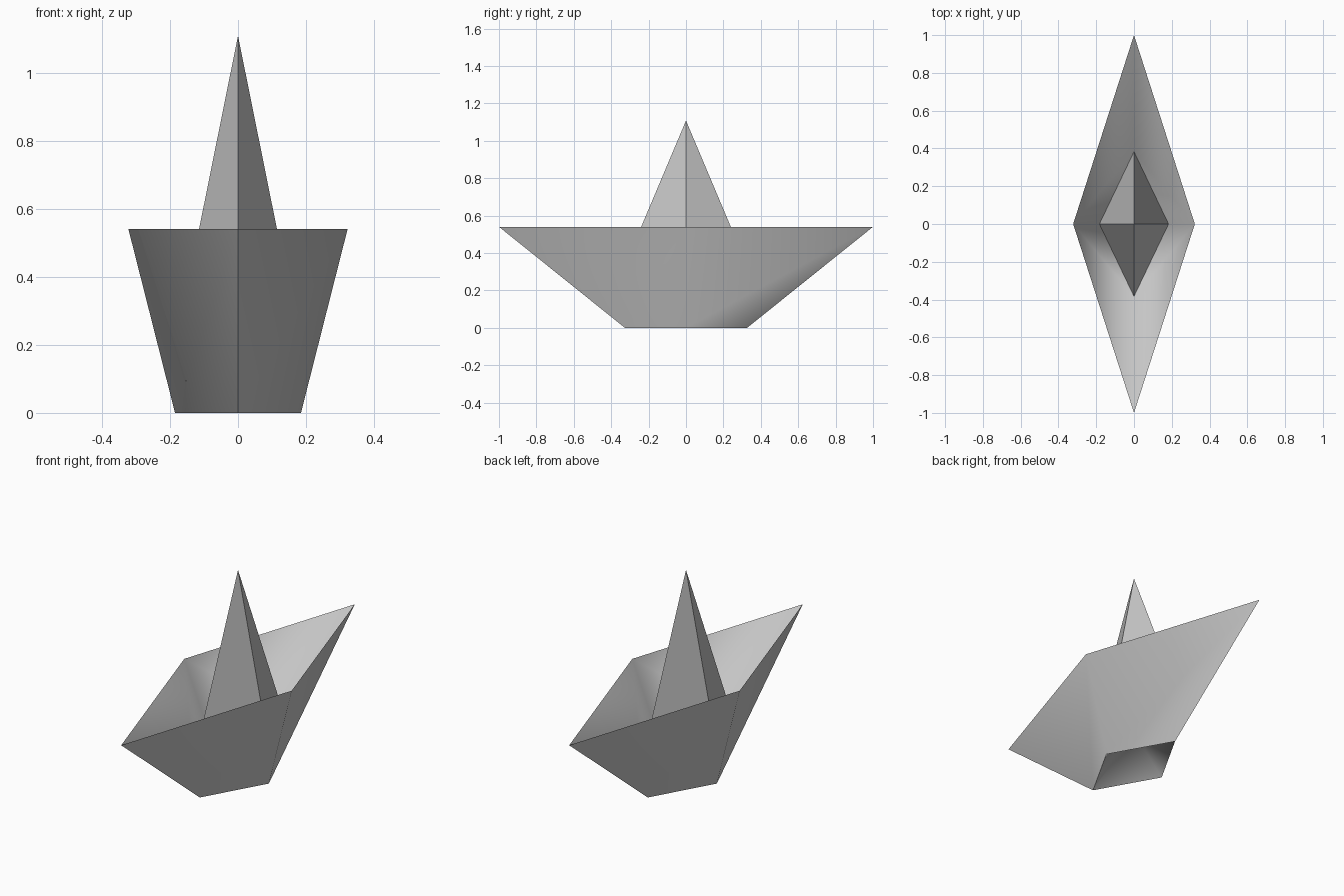
import bpy

if "Cube" in bpy.data.objects:
    bpy.data.objects.remove(bpy.data.objects["Cube"])

# One plain paper colour
paper = bpy.data.materials.new("grey_paper")
paper.diffuse_color = (0.56, 0.56, 0.56, 1)
paper.use_nodes = True
paper.node_tree.nodes["Principled BSDF"].inputs["Base Color"].default_value = paper.diffuse_color


def diamond(half_x, half_y, z):
    """Four corners: right, back, left, front."""
    return [(half_x, 0, z), (0, half_y, z), (-half_x, 0, z), (0, -half_y, z)]


def make_part(name, verts, faces, smooth):
    mesh = bpy.data.meshes.new(name)
    mesh.from_pydata(verts, [], faces)
    mesh.materials.append(paper)
    for p in mesh.polygons:
        p.use_smooth = smooth
    mesh.update()
    obj = bpy.data.objects.new(name, mesh)
    bpy.context.collection.objects.link(obj)
    return obj


bottom = diamond(0.185, 0.327, 0)
rim = diamond(0.322, 1.0, 0.54)
sail_base = diamond(0.183, 0.383, 0.2)
apex = (0, 0, 1.108)

# Outer hull: one folded sheet per side, meeting in a crease at bow and stern;
# the sheets match when turned half a turn
sheet = [bottom[3], bottom[0], bottom[1], rim[3], rim[0], rim[1]]
sheet_faces = [(0, 1, 4), (0, 4, 3), (1, 5, 4), (1, 2, 5)]
for turn, name in ((1, "hull_right"), (-1, "hull_left")):
    make_part(name, [(turn * x, turn * y, z) for x, y, z in sheet], sheet_faces, True)

# Inner lining: from the rim down to the foot of the sail
lining_faces = []
for i in range(4):
    j = (i + 1) % 4
    if i % 2 == 0:
        lining_faces += [(i, i + 4, j), (j, i + 4, j + 4)]
    else:
        lining_faces += [(i, j + 4, j), (i, i + 4, j + 4)]
make_part("lining", sail_base + rim, lining_faces, True)

# Sail: tall four-sided peak standing inside the hull
ring = [(i, (i + 1) % 4, 4) for i in range(4)]
make_part("sail", sail_base + [apex], ring, False)

# Pocket: shallow hollow in the underside
make_part("pocket", bottom + [(0, 0, 0.2)], [f[::-1] for f in ring], True)
